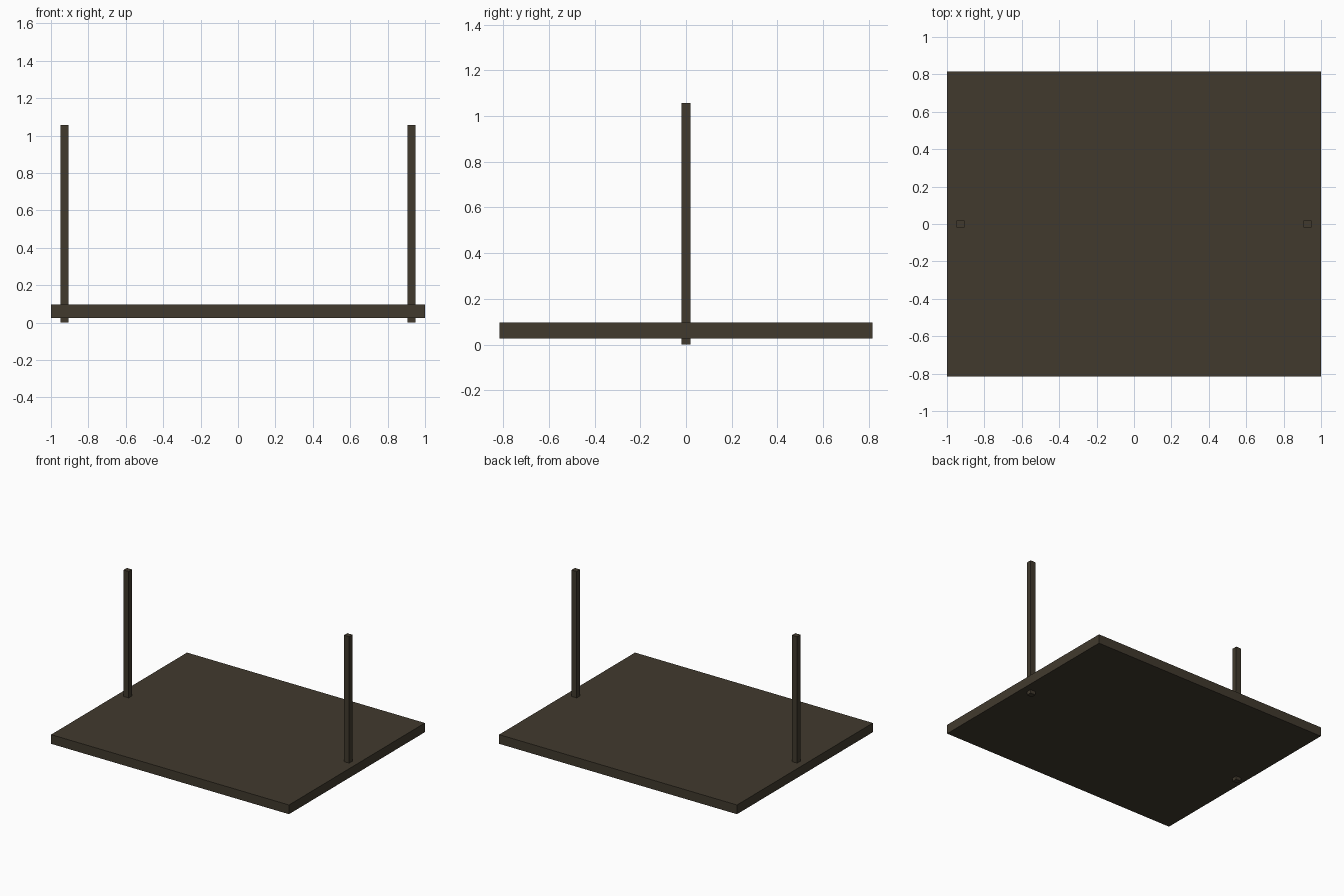
import bpy

if "Cube" in bpy.data.objects:
    bpy.data.objects.remove(bpy.data.objects["Cube"])

# Single dark brown wood colour
wood = bpy.data.materials.new("dark_brown")
wood.diffuse_color = (0.053, 0.042, 0.027, 1.0)
wood.use_nodes = True
wood.node_tree.nodes["Principled BSDF"].inputs["Base Color"].default_value = wood.diffuse_color


def box(name, lo, hi):
    """Axis-aligned box between two corners."""
    bpy.ops.mesh.primitive_cube_add(
        size=1, location=[(a + b) / 2 for a, b in zip(lo, hi)])
    ob = bpy.context.object
    ob.name = name
    ob.scale = [b - a for a, b in zip(lo, hi)]
    bpy.ops.object.transform_apply(location=False, rotation=False, scale=True)
    ob.data.materials.append(wood)
    return ob


# Flat platform, lifted slightly off the ground
box("platform", (-1, -0.816, 0.026), (1, 0.816, 0.096))

# Two posts passing through the platform, one near each end
for side, x in (("left", -0.927), ("right", 0.927)):
    box(f"{side}_post", (x - 0.022, -0.02, 0), (x + 0.022, 0.02, 1.057))
